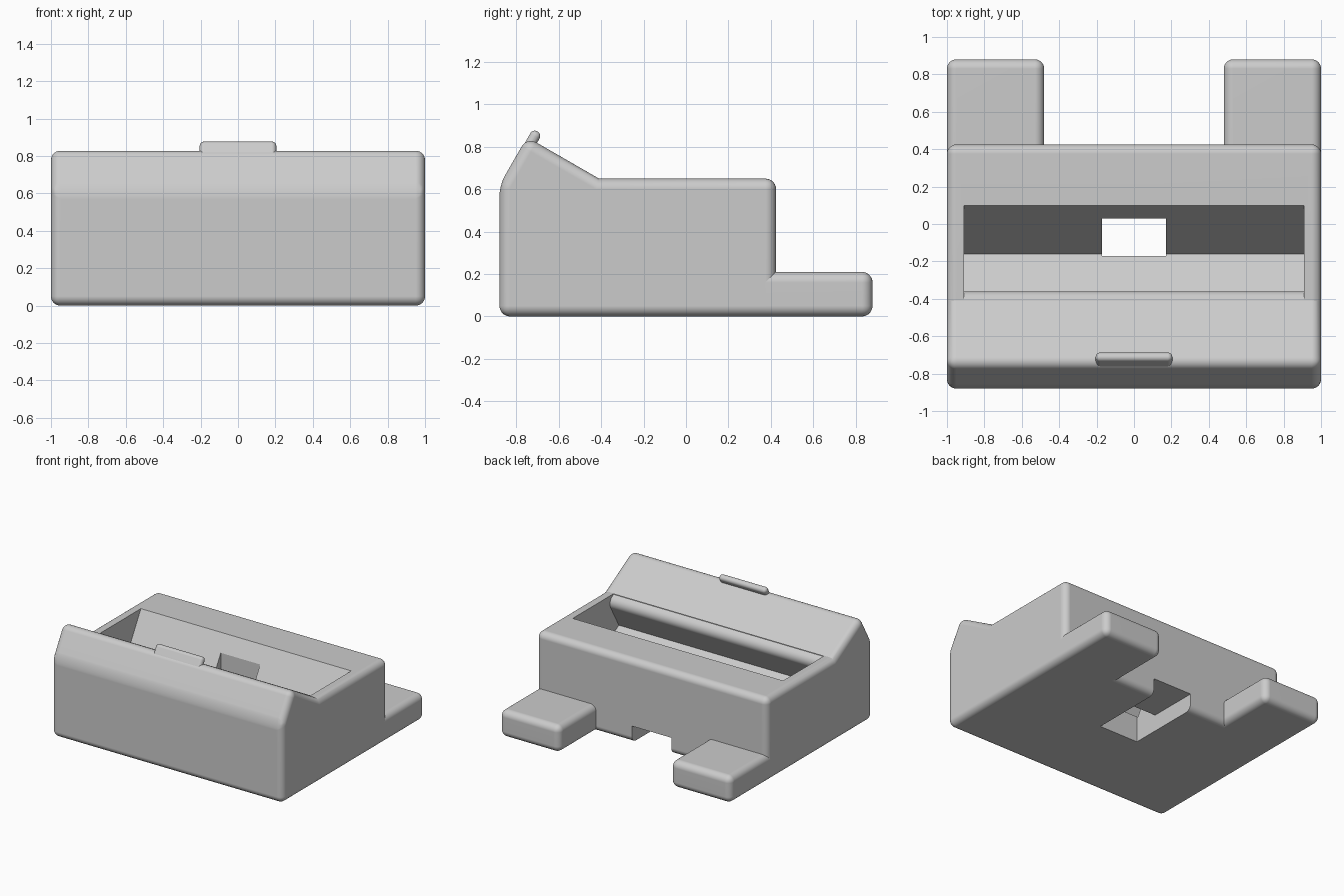
import bpy, bmesh
from math import cos, sin, radians
from mathutils import Vector

cube = bpy.data.objects.get("Cube")
if cube:
    bpy.data.objects.remove(cube, do_unlink=True)

grey = bpy.data.materials.new("matte_grey")
grey.use_nodes = True
colour = (0.6, 0.6, 0.6, 1)
grey.diffuse_color = colour
grey.node_tree.nodes["Principled BSDF"].inputs["Base Color"].default_value = colour


def extrude(name, profile, x0, x1, radius=0.0, keep_sharp=None):
    """Extrude a (y, z) profile along x and round its edges."""
    bm = bmesh.new()
    face = bm.faces.new([bm.verts.new((x0, y, z)) for y, z in profile])
    new = bmesh.ops.extrude_face_region(bm, geom=[face])["geom"]
    verts = [v for v in new if isinstance(v, bmesh.types.BMVert)]
    bmesh.ops.translate(bm, verts=verts, vec=(x1 - x0, 0, 0))
    bmesh.ops.recalc_face_normals(bm, faces=bm.faces[:])
    if radius:
        def rounded(edge):
            return keep_sharp is None or not all(
                (Vector(v.co.yz) - Vector(keep_sharp)).length < 0.001 for v in edge.verts)
        bmesh.ops.bevel(bm, geom=[e for e in bm.edges if rounded(e)], offset=radius,
                        segments=7, profile=0.5, affect='EDGES', clamp_overlap=True)
    mesh = bpy.data.meshes.new(name)
    bm.to_mesh(mesh)
    bm.free()
    mesh.materials.append(grey)
    obj = bpy.data.objects.new(name, mesh)
    bpy.context.collection.objects.link(obj)
    return obj


def box_profile(y0, y1, z0, z1):
    return [(y0, z0), (y1, z0), (y1, z1), (y0, z1)]


def activate(obj):
    bpy.ops.object.select_all(action='DESELECT')
    obj.select_set(True)
    bpy.context.view_layer.objects.active = obj


def cut(obj, cutter):
    cutter.hide_render = True
    mod = obj.modifiers.new("cut", 'BOOLEAN')
    mod.operation = 'DIFFERENCE'
    mod.solver = 'EXACT'
    mod.object = cutter
    activate(obj)
    bpy.ops.object.modifier_apply(modifier=mod.name)
    bpy.data.objects.remove(cutter, do_unlink=True)


def smooth(obj):
    activate(obj)
    bpy.ops.object.shade_smooth_by_angle(angle=radians(25))
    mod = obj.modifiers.new("even_shading", 'WEIGHTED_NORMAL')
    mod.keep_sharp = True


# Main body with a raised, slanted front
valley = (-0.41, 0.65)
body = extrude("dock_body", [(-0.88, 0), (0.425, 0), (0.425, 0.65), valley,
                             (-0.75, 0.846), (-0.88, 0.62)], -1, 1, 0.05, valley)

# Leaning slot with a rounded front lip
lip = [(-0.42 + 0.06 * cos(radians(a)), 0.585 + 0.06 * sin(radians(a)))
       for a in range(-30, 61, 10)]
slot = [(0.187, 0.8), (0.10, 0.65), (-0.16, 0.20), (-0.47, 0.379)]
cut(body, extrude("slot_cutter", slot + lip + [(-0.403, 0.646), (-0.40, 0.8)], -0.91, 0.91))

# Plug opening and cable channel leading out of the back
channel = [(-0.17, -0.1), (0.6, -0.1), (0.6, 0.13), (0.03, 0.13), (0.03, 0.58), (-0.17, 0.58)]
cut(body, extrude("channel_cutter", channel, -0.17, 0.17))
smooth(body)

# Rear feet
for side, x0, x1 in (("left", 0.48, 1), ("right", -1, -0.48)):
    smooth(extrude(side + "_rear_foot", box_profile(0.25, 0.88, 0, 0.21), x0, x1, 0.05))

# Small rounded tab on the front ridge, leaning with the slot
tab = extrude("ridge_tab", box_profile(-0.025, 0.025, -0.09, 0.025), -0.205, 0.205, 0.024)
tab.location = (0, -0.713, 0.851)
tab.rotation_euler.x = radians(-30)
smooth(tab)
